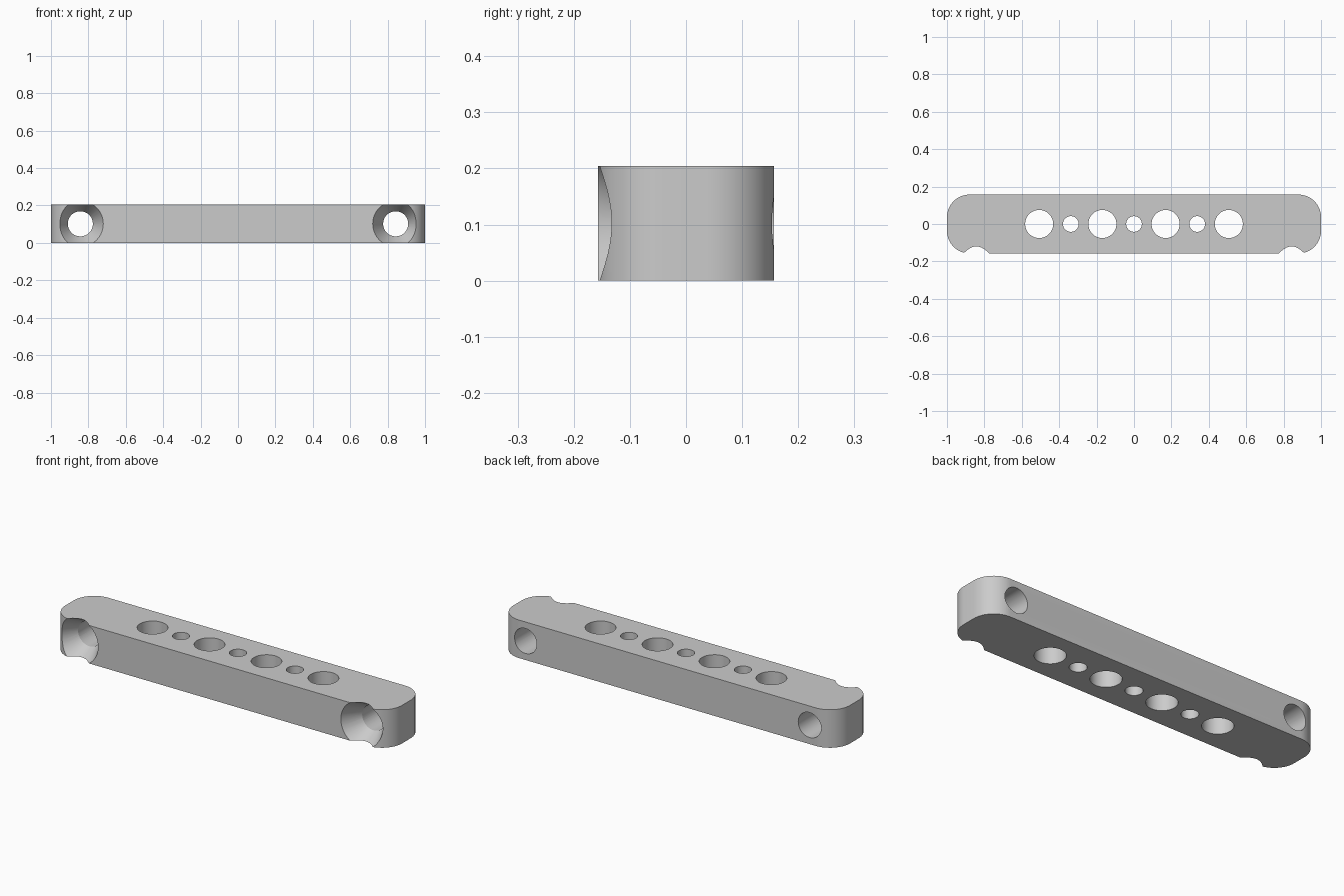
import bpy
import bmesh
import math
from mathutils import Matrix

if "Cube" in bpy.data.objects:
    bpy.data.objects.remove(bpy.data.objects["Cube"])

LENGTH, DEPTH, HEIGHT = 2.0, 0.314, 0.204
CORNER = 0.12
MID_Z = HEIGHT / 2

grey = bpy.data.materials.new("plain_grey")
grey.use_nodes = True
COLOUR = (0.6, 0.6, 0.6, 1)
grey.diffuse_color = COLOUR
grey.node_tree.nodes["Principled BSDF"].inputs["Base Color"].default_value = COLOUR


def make_object(name, bm):
    mesh = bpy.data.meshes.new(name)
    bm.to_mesh(mesh)
    bm.free()
    mesh.materials.append(grey)
    obj = bpy.data.objects.new(name, mesh)
    bpy.context.collection.objects.link(obj)
    return obj


def add_cone(bm, r1, r2, depth, matrix):
    bmesh.ops.create_cone(bm, cap_ends=True, segments=64, radius1=r1,
                          radius2=r2, depth=depth, matrix=matrix)


def cut(target, name, bm):
    cutter = make_object(name, bm)
    cutter.hide_render = True
    mod = target.modifiers.new(name, "BOOLEAN")
    mod.operation = "DIFFERENCE"
    mod.solver = "EXACT"
    mod.object = cutter
    bpy.context.view_layer.objects.active = target
    bpy.ops.object.modifier_apply(modifier=mod.name)
    bpy.data.objects.remove(cutter)


# Bar with rounded vertical edges
bm = bmesh.new()
bmesh.ops.create_cube(bm, size=1, matrix=Matrix.Translation((0, 0, MID_Z))
                      @ Matrix.Diagonal((LENGTH, DEPTH, HEIGHT, 1)))
upright = [e for e in bm.edges
           if abs(e.verts[0].co.z - e.verts[1].co.z) > MID_Z]
bmesh.ops.bevel(bm, geom=upright, offset=CORNER, segments=16,
                profile=0.5, affect="EDGES")
bar = make_object("drilled_bar", bm)

# Row of alternating large and small vertical holes
bm = bmesh.new()
for i in range(-3, 4):
    radius = 0.075 if i % 2 else 0.042
    add_cone(bm, radius, radius, 1, Matrix.Translation((i * 0.169, 0, MID_Z)))
cut(bar, "vertical_holes", bm)

# Bolt holes from front to back near each end
FACE_FRONT = Matrix.Rotation(math.radians(90), 4, "X")
bm = bmesh.new()
for side in (-1, 1):
    add_cone(bm, 0.067, 0.067, 1,
             Matrix.Translation((side * 0.843, 0, MID_Z)) @ FACE_FRONT)
cut(bar, "bolt_holes", bm)

# Conical countersinks opening to the front
bm = bmesh.new()
SINK, SLOPE = 0.16, 0.55
for side in (-1, 1):
    add_cone(bm, 0.065, 0.065 + SINK * SLOPE, SINK,
             Matrix.Translation((side * 0.843, -0.052 - SINK / 2, MID_Z)) @ FACE_FRONT)
cut(bar, "countersinks", bm)

# Smooth curved walls, sharp rims
bpy.ops.object.select_all(action="DESELECT")
bar.select_set(True)
bpy.context.view_layer.objects.active = bar
bpy.ops.object.shade_smooth_by_angle(angle=math.radians(25))
